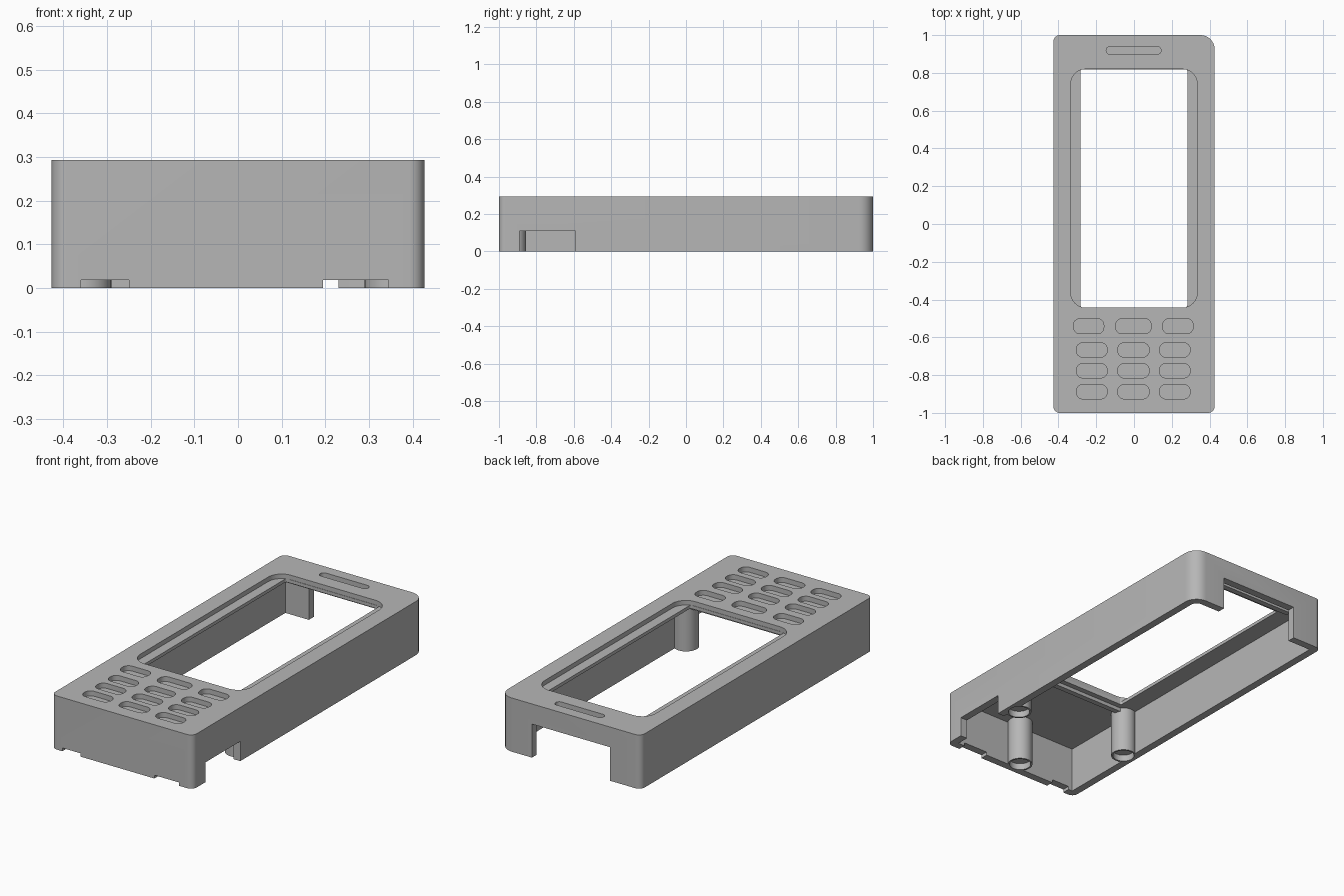
import bpy, bmesh, math

cube = bpy.data.objects.get("Cube")
if cube:
    bpy.data.objects.remove(cube, do_unlink=True)

grey = bpy.data.materials.new("plain grey")
grey.use_nodes = True
grey.diffuse_color = (0.47, 0.47, 0.47, 1)
grey.node_tree.nodes["Principled BSDF"].inputs["Base Color"].default_value = grey.diffuse_color


def prism(name, x0, x1, y0, y1, z0, z1, radii=0.0, steps=8):
    """Upright block; radii are for the corners -x-y, +x-y, +x+y, -x+y."""
    if not isinstance(radii, tuple):
        radii = (radii,) * 4
    corners = [(x0, y0, 1, 1), (x1, y0, -1, 1), (x1, y1, -1, -1), (x0, y1, 1, -1)]
    bm = bmesh.new()
    ring = []
    for i, ((x, y, sx, sy), r) in enumerate(zip(corners, radii)):
        if r == 0:
            ring.append(bm.verts.new((x, y, z0)))
            continue
        for k in range(steps + 1):
            a = math.pi * (1 + i / 2) + math.pi / 2 * k / steps
            ring.append(bm.verts.new((x + sx * r + r * math.cos(a),
                                      y + sy * r + r * math.sin(a), z0)))
    bmesh.ops.remove_doubles(bm, verts=ring, dist=1e-5)
    base = bm.faces.new([v for v in ring if v.is_valid])
    top = bmesh.ops.extrude_face_region(bm, geom=[base])["geom"]
    bmesh.ops.translate(bm, vec=(0, 0, z1 - z0),
                        verts=[g for g in top if isinstance(g, bmesh.types.BMVert)])
    bmesh.ops.recalc_face_normals(bm, faces=bm.faces)
    mesh = bpy.data.meshes.new(name)
    bm.to_mesh(mesh)
    bm.free()
    mesh.materials.append(grey)
    obj = bpy.data.objects.new(name, mesh)
    bpy.context.collection.objects.link(obj)
    return obj


def post(name, x, y, z0, z1, r):
    return prism(name, x - r, x + r, y - r, y + r, z0, z1, r)


def combine(target, tool, operation="DIFFERENCE"):
    """Apply a boolean and discard the tool."""
    mod = target.modifiers.new("boolean", "BOOLEAN")
    mod.operation = operation
    mod.solver = "EXACT"
    mod.object = tool
    bpy.context.view_layer.objects.active = target
    bpy.ops.object.modifier_apply(modifier=mod.name)
    bpy.data.objects.remove(tool, do_unlink=True)


W, H, WALL, CEILING = 0.427, 0.293, 0.042, 0.25

# Open-bottomed case with one larger corner
case = prism("handset_case", -W, W, -1, 1, 0, H, (0.035, 0.035, 0.075, 0.035))
combine(case, prism("cavity", -W + WALL, W - WALL, -1 + WALL, 1 - WALL, -0.1, CEILING,
                    (0, 0, 0.035, 0)))

# Screen opening with recessed side ledges
combine(case, prism("screen_recess", -0.335, 0.335, -0.443, 0.82, 0.268, 0.4, 0.08))
combine(case, prism("screen_hole", -0.283, 0.282, -0.441, 0.818, 0.1, 0.5, 0.01))

# Wall notches: back, +x side, and two small ones at the front
combine(case, prism("back_notch", -0.243, 0.23, 0.9, 1.1, -0.1, 0.183))
combine(case, prism("side_notch", 0.36, 0.5, -0.89, -0.59, -0.1, 0.108))
for a, b in ((-0.36, -0.25), (0.195, 0.345)):
    combine(case, prism("front_notch", a, b, -1.1, -0.93, -0.1, 0.018))

# Earpiece slot and key pockets
floor = 0.266
combine(case, prism("earpiece", -0.147, 0.143, 0.898, 0.94, floor, 0.4, 0.0205))
rows = [(-0.541, 0.04, ((-0.32, -0.16), (-0.097, 0.091), (0.152, 0.313)))]
rows += [(y, 0.038, ((-0.305, -0.142), (-0.086, 0.08), (0.135, 0.297)))
         for y in (-0.667, -0.777, -0.888)]
for y, half, spans in rows:
    for a, b in spans:
        combine(case, prism("key_pocket", a, b, y - half, y + half, floor, 0.4, 0.034))

# Ribs below the ceiling at both ends of the screen
for y in (-0.485, 0.865):
    combine(case, prism("screen_rib", -0.32, 0.32, y - 0.015, y + 0.015, 0.23, 0.258), "UNION")

# Three screw posts with recessed ends
spots = ((-0.354, -0.507), (0.354, -0.507), (0, -0.92))
for x, y in spots:
    combine(case, post("screw_post", x, y, 0, 0.258, 0.064), "UNION")
for x, y in spots:
    combine(case, post("post_recess", x, y, -0.1, 0.035, 0.055))

bpy.ops.object.select_all(action="DESELECT")
case.select_set(True)
bpy.context.view_layer.objects.active = case
bpy.ops.object.shade_smooth_by_angle(angle=math.radians(30))
